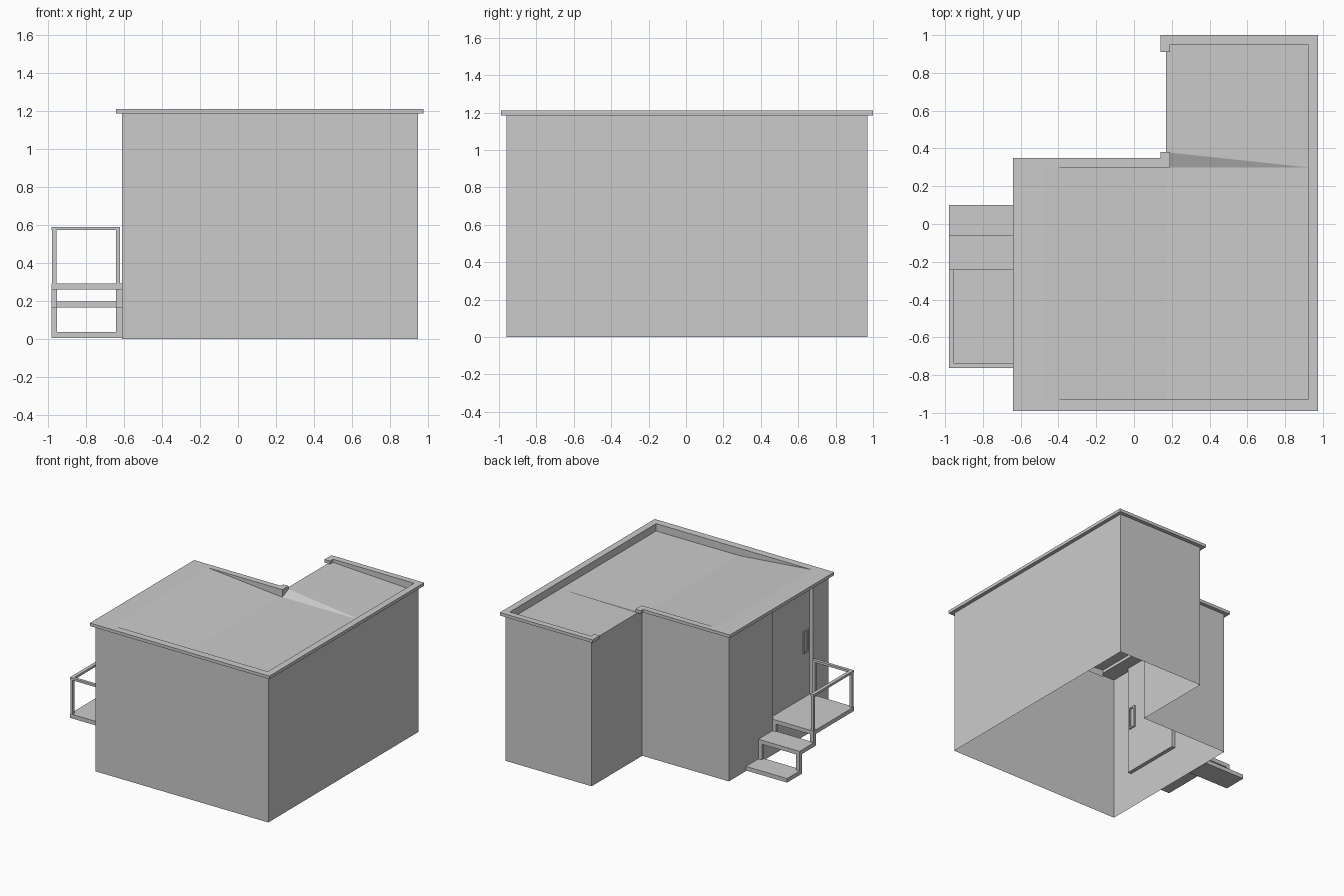
import bpy, bmesh
from mathutils import Vector

if "Cube" in bpy.data.objects:
    bpy.data.objects.remove(bpy.data.objects["Cube"])


def finish(name, bm):
    bmesh.ops.remove_doubles(bm, verts=bm.verts, dist=0.0005)
    bmesh.ops.recalc_face_normals(bm, faces=bm.faces)
    me = bpy.data.meshes.new(name)
    bm.to_mesh(me)
    bm.free()
    ob = bpy.data.objects.new(name, me)
    bpy.context.collection.objects.link(ob)
    return ob


def face(bm, pts):
    return bm.faces.new([bm.verts.new(p) for p in pts])


def band(bm, plan, z0, z1, closed=True):
    """Vertical sheet following a plan outline."""
    n = len(plan)
    for i in range(n if closed else n - 1):
        a, b = plan[i], plan[(i + 1) % n]
        face(bm, [(*a, z0), (*b, z0), (*b, z1), (*a, z1)])


def box(name, x0, x1, y0, y1, z0, z1):
    bm = bmesh.new()
    bmesh.ops.create_cube(bm, size=1)
    for v in bm.verts:
        v.co = Vector((x0 + (v.co.x + .5) * (x1 - x0),
                       y0 + (v.co.y + .5) * (y1 - y0),
                       z0 + (v.co.z + .5) * (z1 - z0)))
    return finish(name, bm)


# Wall shell, open underneath, with the door recess in the left wall
D0, D1, SILL, XD = -0.76, -0.25, 0.29, -0.58
rest = [(-.61, -.96), (.945, -.96), (.945, .97), (.17, .97), (.17, .32), (-.61, .32)]
door_low = [(-.61, D1), (-.61, D0)]
door_high = [(-.61, D1), (XD, D1), (XD, D0), (-.61, D0)]
bm = bmesh.new()
band(bm, rest + door_low, 0, SILL)
band(bm, rest + door_high, SILL, 1.185)
face(bm, [(*p, SILL) for p in door_high])
bmesh.ops.remove_doubles(bm, verts=bm.verts, dist=0.0005)
bmesh.ops.dissolve_limit(bm, angle_limit=0.01, verts=bm.verts, edges=bm.edges)
# lower the wall top slightly at the open roof edge
finish("walls", bm)

# Door window frame
for y in (-.73, -.68):
    box("door_slot_side", XD - .008, XD + .012, y - .006, y + .006, .65, .83)
for z in (.65, .818):
    box("door_slot_end", XD - .008, XD + .012, -.724, -.686, z, z + .012)

# Roof rim: an open ring with a gap on the notch side
outer = [(.14, .38), (.14, .35), (-.64, .35), (-.64, -.99), (.975, -.99),
         (.975, 1.0), (.14, 1.0), (.14, .91)]
inner = [(.19, .91), (.19, .95), (.92, .95), (.92, -.93), (-.48, -.93),
         (-.48, .30), (.19, .30), (.19, .38)]
bm = bmesh.new()
band(bm, outer + inner, 1.185, 1.21)
for z in (1.185, 1.21):
    face(bm, [(*p, z) for p in outer + inner])
finish("roof_rim", bm)

# Inner faces of the rim below the fascia
bm = bmesh.new()
band(bm, inner[:5], 1.15, 1.185, closed=False)
band(bm, inner[5:], 1.15, 1.185, closed=False)
finish("rim_inner_faces", bm)

# Roof surface: level on the right, ramping up to the left edge
ZL, ZG = 1.15, 1.185
bm = bmesh.new()
face(bm, [(-.48, -.93, 1.21), (.17, -.93, ZL), (.17, .30, ZL), (-.48, .30, 1.21)])
face(bm, [(.17, -.93, ZL), (.92, -.93, ZL), (.92, .30, ZL), (.17, .30, ZL)])
face(bm, [(.17, .30, ZL), (.92, .30, ZL), (.17, .38, ZG)])
face(bm, [(.92, .30, ZL), (.92, .95, ZL), (.17, .95, ZG), (.17, .38, ZG)])
finish("roof_surface", bm)

# Landing and treads
X0, X1 = -.98, -.61
box("landing", X0, X1, -.76, -.24, .26, .293)
box("upper_tread", X0, X1, -.25, -.06, .165, .198)
box("lower_tread", X0, X1, -.09, .10, .005, .038)

# Zigzag supports between treads, both sides
for x in (X0, X1 - .03):
    box("upper_riser_post", x, x + .03, -.27, -.24, .165, .26)
    box("lower_riser_post", x, x + .03, -.09, -.06, .038, .165)

# Railing
for x, y in ((-.977, -.76), (-.977, -.264), (-.642, -.76)):
    box("rail_post", x, x + .022, y, y + .022, .293, .575)
box("side_rail", X0, X0 + .028, -.762, -.24, .572, .59)
box("end_rail", X0 + .028, -.62, -.762, -.738, .572, .59)
